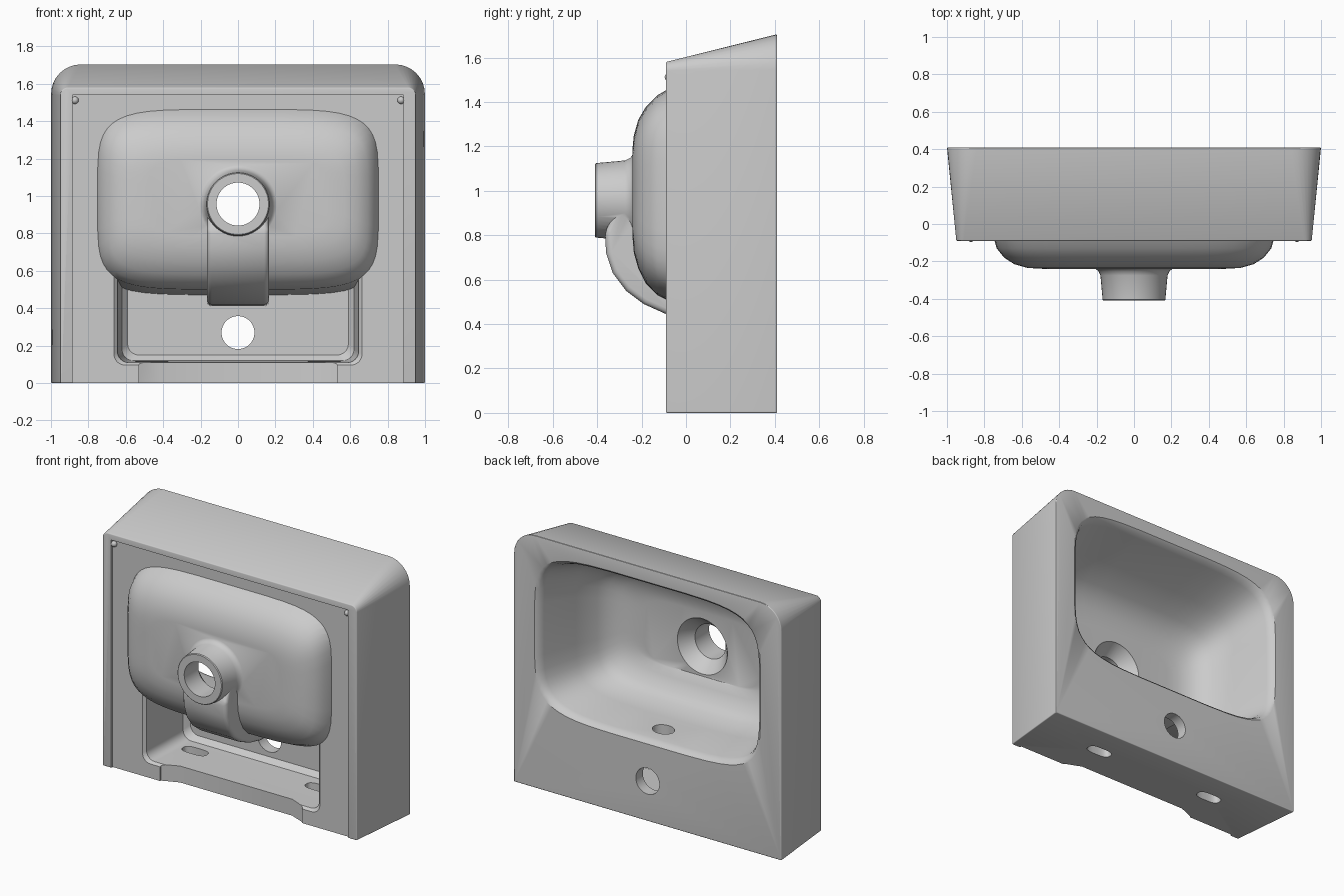
import bpy, bmesh, math

cube = bpy.data.objects.get("Cube")
if cube:
    bpy.data.objects.remove(cube, do_unlink=True)

ceramic = bpy.data.materials.new("light grey ceramic")
ceramic.use_nodes = True
GREY = (0.6, 0.6, 0.6, 1)
ceramic.diffuse_color = GREY
ceramic.node_tree.nodes["Principled BSDF"].inputs["Base Color"].default_value = GREY


def loft(name, rings):
    """Closed solid through rings of equal point count."""
    bm = bmesh.new()
    rows = [[bm.verts.new(p) for p in ring] for ring in rings]
    n = len(rows[0])
    for a, b in zip(rows, rows[1:]):
        for i in range(n):
            j = (i + 1) % n
            bm.faces.new((a[i], a[j], b[j], b[i]))
    bm.faces.new(rows[0][::-1])
    bm.faces.new(rows[-1])
    bmesh.ops.recalc_face_normals(bm, faces=bm.faces)
    mesh = bpy.data.meshes.new(name)
    bm.to_mesh(mesh)
    bm.free()
    mesh.materials.append(ceramic)
    obj = bpy.data.objects.new(name, mesh)
    bpy.context.collection.objects.link(obj)
    return obj


def oval(y, hw, z0, z1, power=2, n=48):
    """Squared-off ellipse in the xz plane at depth y."""
    def s(v):
        return math.copysign(abs(v) ** (2 / power), v)
    zc, hz = (z0 + z1) / 2, (z1 - z0) / 2
    angles = [math.tau * (i + 0.5) / n for i in range(n)]
    return [(hw * s(math.cos(t)), y, zc + hz * s(math.sin(t))) for t in angles]


def disc(y, r, z):
    return oval(y, r, z - r, z + r)


def panel(y, hw, z0, z1, r_low, r_top, seg=8):
    """Rounded rectangle in the xz plane at depth y."""
    pts = []
    for k, (sx, top) in enumerate(((1, 1), (-1, 1), (-1, 0), (1, 0))):
        r = r_top if top else r_low
        cz = z1 - r if top else z0 + r
        for i in range(seg + 1):
            t = math.pi / 2 * (k + i / seg)
            pts.append((sx * (hw - r) + r * math.cos(t), y, cz + r * math.sin(t)))
    return pts


def box(name, hx, y0, y1, z0, z1, hx2=None):
    """Box, with an optional different half width at the y1 end."""
    ends = ((y0, hx), (y1, hx2 or hx))
    return loft(name, [[(-w, y, z0), (w, y, z0), (w, y, z1), (-w, y, z1)] for y, w in ends])


def apply_mod(obj, kind, **settings):
    mod = obj.modifiers.new(kind, kind)
    for key, value in settings.items():
        setattr(mod, key, value)
    bpy.context.view_layer.objects.active = obj
    bpy.ops.object.modifier_apply(modifier=mod.name)


def bevel(obj, width, segments=3):
    apply_mod(obj, 'BEVEL', width=width, segments=segments,
              limit_method='ANGLE', angle_limit=math.radians(35))


def combine(obj, other, operation):
    apply_mod(obj, 'BOOLEAN', object=other, operation=operation, solver='EXACT')
    bpy.data.objects.remove(other, do_unlink=True)


# Tapered outer block with large rounded corners on the rim side
basin = loft("basin", [panel(-0.09, 0.95, 0, 1.58, 0.006, 0.04),
                       panel(0.41, 1.0, 0, 1.705, 0.006, 0.16)])
bevel(basin, 0.02)

# Shallow recess of the mounting face, leaving a rim on three sides
recess = box("recess", 0.90, -0.3, -0.073, -0.2, 1.54, 0.885)
combine(basin, recess, 'DIFFERENCE')

# Hollow below the bowl
pocket_rings = [(-0.3, 0.68, 0.08), (-0.08, 0.67, 0.09), (-0.055, 0.645, 0.11),
                (0.30, 0.62, 0.12), (0.335, 0.59, 0.15)]
pocket = loft("pocket", [panel(y, w, z, 0.7, 0.06, 0.04) for y, w, z in pocket_rings])
combine(basin, pocket, 'DIFFERENCE')

# Setback in the lower front edge
setback = loft("setback", [[(-a, -0.2, z), (a, -0.2, z), (a, -0.065, z), (b, -0.02, z),
                            (-b, -0.02, z), (-a, -0.065, z)]
                           for z in (-0.1, 0.2) for a, b in [(0.53, 0.42)]])
combine(basin, setback, 'DIFFERENCE')

# Outside of the bowl
outer = [(0.36, 0.79, 0.47, 1.50), (-0.07, 0.752, 0.50, 1.465), (-0.13, 0.735, 0.53, 1.43),
         (-0.18, 0.695, 0.58, 1.38), (-0.215, 0.64, 0.65, 1.32), (-0.235, 0.57, 0.72, 1.25),
         (-0.24, 0.48, 0.78, 1.20)]
shell = loft("bowl_shell", [oval(*ring, power=5) for ring in outer])
combine(basin, shell, 'UNION')

# Overflow channel curving from the drain to the pocket
curve = [(-0.365, 0.82), (-0.36, 0.72), (-0.33, 0.63), (-0.27, 0.55), (-0.19, 0.49),
         (-0.09, 0.445), (0.02, 0.42), (0.35, 0.41), (0.35, 0.52), (-0.05, 0.58),
         (-0.16, 0.68), (-0.19, 0.82), (-0.2, 0.97), (-0.27, 0.97)]
channel = loft("overflow_channel", [[(x, y, z) for y, z in curve] for x in (-0.165, 0.165)])
bevel(channel, 0.025)
combine(basin, channel, 'UNION')

# Drain outlet with a flared foot
DRAIN_Z = 0.957
outlet = loft("drain_outlet", [disc(y, r, DRAIN_Z) for y, r in (
    (-0.41, 0.163), (-0.405, 0.168), (-0.275, 0.18), (-0.25, 0.192), (-0.235, 0.215), (-0.2, 0.215))])
combine(basin, outlet, 'UNION')

# Inside of the bowl
inner = [(0.5, 0.85, 0.51, 1.625), (0.41, 0.845, 0.52, 1.615), (0.395, 0.825, 0.535, 1.60),
         (0.36, 0.81, 0.545, 1.585), (0.1, 0.755, 0.565, 1.50), (-0.05, 0.70, 0.585, 1.42),
         (-0.11, 0.655, 0.63, 1.37), (-0.15, 0.59, 0.70, 1.30), (-0.17, 0.51, 0.75, 1.23),
         (-0.175, 0.43, 0.755, 1.19)]
hollow = loft("bowl_hollow", [oval(*ring, power=5) for ring in inner])
combine(basin, hollow, 'DIFFERENCE')

# Drain bore with countersink, and tap hole
bore = loft("drain_bore", [disc(y, r, DRAIN_Z) for y, r in (
    (-0.6, 0.115), (-0.26, 0.115), (-0.18, 0.185), (-0.1, 0.215))])
combine(basin, bore, 'DIFFERENCE')
combine(basin, loft("tap_hole", [disc(y, 0.088, 0.27) for y in (0.2, 0.6)]), 'DIFFERENCE')


def upright(name, x, y, hx, hy, z0, z1, power):
    """Vertical oval cutter."""
    base = oval(0, hx, -hy, hy, power, 24)
    return loft(name, [[(x + px, y + pz, z) for px, _, pz in base] for z in (z0, z1)])


# Overflow hole and the two mounting slots
combine(basin, upright("overflow_hole", 0, 0.24, 0.075, 0.055, 0.47, 0.7, 2), 'DIFFERENCE')
for side in (-1, 1):
    combine(basin, upright("slot", side * 0.46, 0.2, 0.09, 0.04, -0.1, 0.25, 3), 'DIFFERENCE')

# Small bumper pegs in the upper corners of the mounting face
pegs = []
for side, label in ((1, "left"), (-1, "right")):
    bpy.ops.mesh.primitive_uv_sphere_add(segments=16, ring_count=8, radius=0.02,
                                         location=(side * 0.872, -0.076, 1.512))
    peg = bpy.context.object
    peg.name = label + "_peg"
    peg.data.materials.append(ceramic)
    pegs.append(peg)

# Smooth shading with sharp edges kept
for obj in [basin] + pegs:
    bpy.ops.object.select_all(action='DESELECT')
    obj.select_set(True)
    bpy.context.view_layer.objects.active = obj
    bpy.ops.object.shade_smooth_by_angle(angle=math.radians(35))
